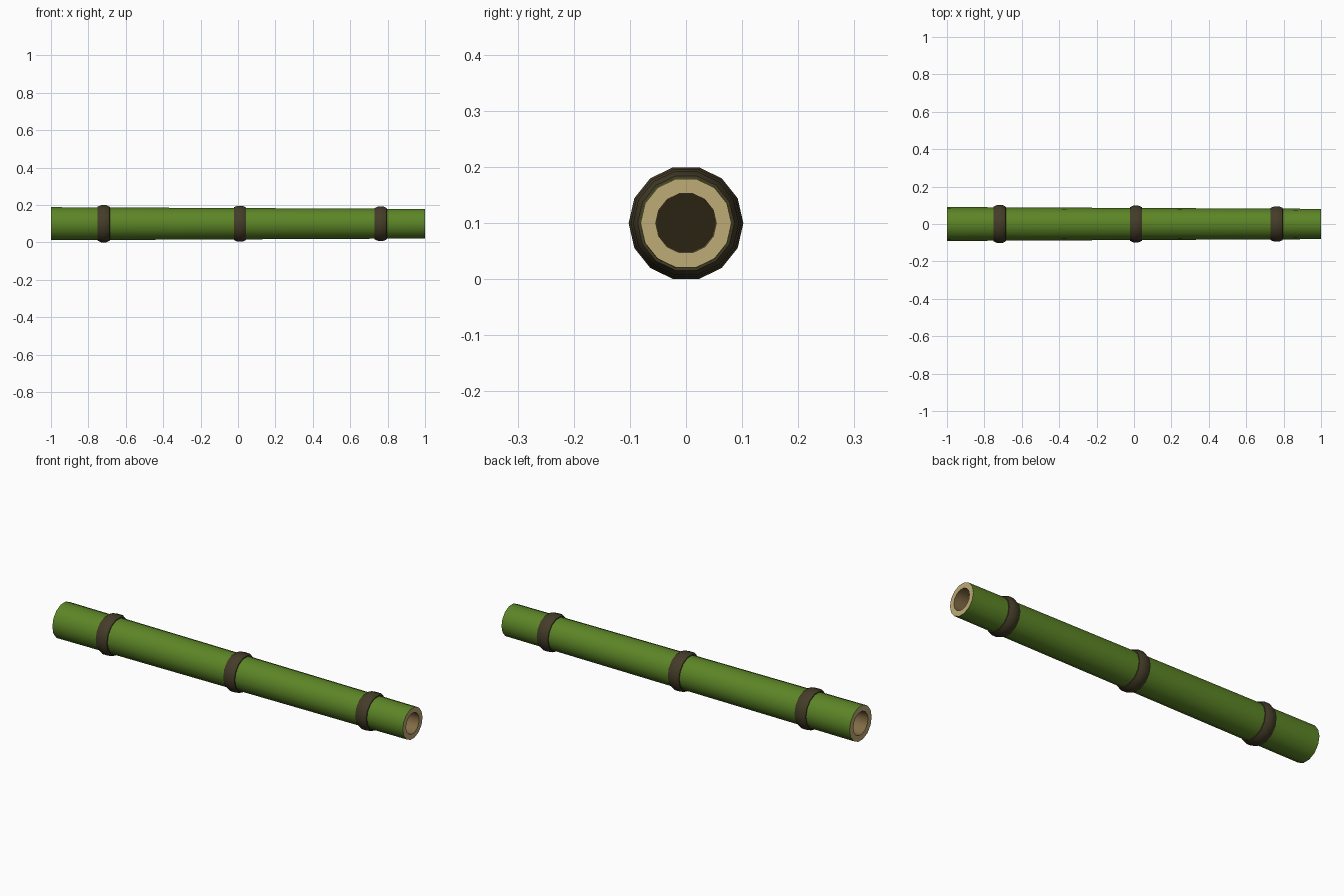
import bpy, bmesh, math

if "Cube" in bpy.data.objects:
    bpy.data.objects.remove(bpy.data.objects["Cube"])

SIDES = 14
AXIS_Z = 0.1


def material(name, rgb):
    # sRGB bytes to linear diffuse colour
    m = bpy.data.materials.new(name)
    lin = [((c / 255 + 0.055) / 1.055) ** 2.4 for c in rgb]
    m.diffuse_color = (*lin, 1)
    m.use_nodes = True
    m.node_tree.nodes["Principled BSDF"].inputs["Base Color"].default_value = m.diffuse_color
    return m


GREEN = material("bamboo green", (92, 133, 38))
NODE = material("node dark brown", (68, 60, 40))
RIM = material("cut tan", (190, 172, 118))
WALL = material("hollow brown", (132, 108, 70))
FLOOR = material("hollow dark", (42, 36, 18))


def lathe(name, profile, mats, band_mats, cap=None):
    """Spin (x, radius) points about the stalk axis; one material per band."""
    bm = bmesh.new()
    rings = []
    for x, r in profile:
        rings.append([bm.verts.new((x, r * math.cos(2 * math.pi * i / SIDES),
                                    AXIS_Z + r * math.sin(2 * math.pi * i / SIDES)))
                      for i in range(SIDES)])
    for k, mi in enumerate(band_mats):
        a, b = rings[k], rings[k + 1]
        for i in range(SIDES):
            j = (i + 1) % SIDES
            f = bm.faces.new((a[i], a[j], b[j], b[i]))
            f.material_index = mi
    if cap is not None:
        for ring in (rings[0], rings[-1]):
            bm.faces.new(ring).material_index = cap
        bmesh.ops.recalc_face_normals(bm, faces=bm.faces)
    mesh = bpy.data.meshes.new(name)
    bm.to_mesh(mesh)
    bm.free()
    ob = bpy.data.objects.new(name, mesh)
    bpy.context.collection.objects.link(ob)
    for m in mats:
        mesh.materials.append(m)
    bpy.ops.object.select_all(action='DESELECT')
    ob.select_set(True)
    bpy.context.view_layer.objects.active = ob
    bpy.ops.object.shade_smooth_by_angle(angle=math.radians(35))
    return ob


def radius(x):
    # gentle taper along the stalk
    return 0.0858 - 0.0048 * x


# Stalk: hollow floor, inner wall, cut rim, green skin, and the same at the far end
DEPTH = 0.2
lathe("bamboo_stalk",
      [(-1 + DEPTH, 0.058), (-1, 0.060), (-1, radius(-1)),
       (1, radius(1)), (1, 0.054), (1 - DEPTH, 0.053)],
      [GREEN, RIM, WALL, FLOOR], [2, 1, 0, 1, 2], cap=3)

# Swollen joints
for label, x, peak in (("left", -0.718, 0.1022), ("middle", 0.01, 0.0985), ("right", 0.763, 0.0945)):
    base = radius(x)
    lathe("joint_" + label,
          [(x - 0.033, base - 0.004), (x - 0.032, base + 0.004), (x - 0.013, peak),
           (x + 0.013, peak), (x + 0.032, base + 0.004), (x + 0.033, base - 0.004)],
          [NODE], [0] * 5, cap=0)
